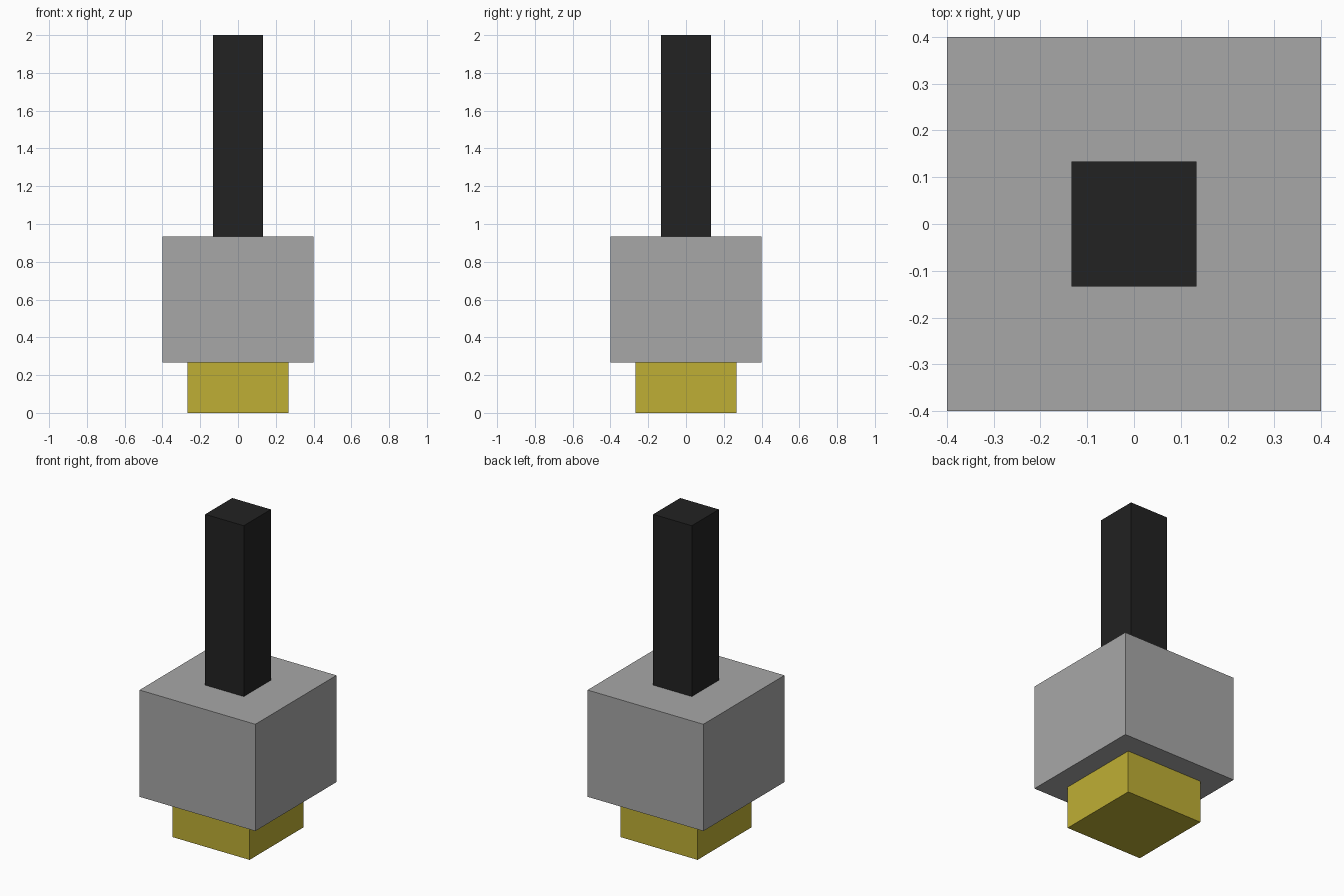
import bpy

default = bpy.data.objects.get("Cube")
if default:
    bpy.data.objects.remove(default, do_unlink=True)


def material(name, rgb):
    mat = bpy.data.materials.new(name)
    mat.use_nodes = True
    colour = (*rgb, 1.0)
    mat.diffuse_color = colour
    mat.node_tree.nodes["Principled BSDF"].inputs["Base Color"].default_value = colour
    return mat


def block(name, half_width, bottom, top, mat):
    """Square block centred on the z axis."""
    bpy.ops.mesh.primitive_cube_add(size=1, location=(0, 0, (bottom + top) / 2))
    obj = bpy.context.object
    obj.name = name
    obj.scale = (2 * half_width, 2 * half_width, top - bottom)
    bpy.ops.object.transform_apply(location=False, rotation=False, scale=True)
    obj.data.materials.append(mat)
    return obj


yellow = material("mustard yellow", (0.52, 0.43, 0.035))
grey = material("mid grey", (0.39, 0.39, 0.39))
black = material("soft black", (0.016, 0.016, 0.016))

UNIT = 2 / 15

# Three stacked blocks: base, body and upright rod
block("base", 2 * UNIT, 0, 2 * UNIT, yellow)
block("body", 3 * UNIT, 2 * UNIT, 7 * UNIT, grey)
block("rod", UNIT, 7 * UNIT, 15 * UNIT, black)
